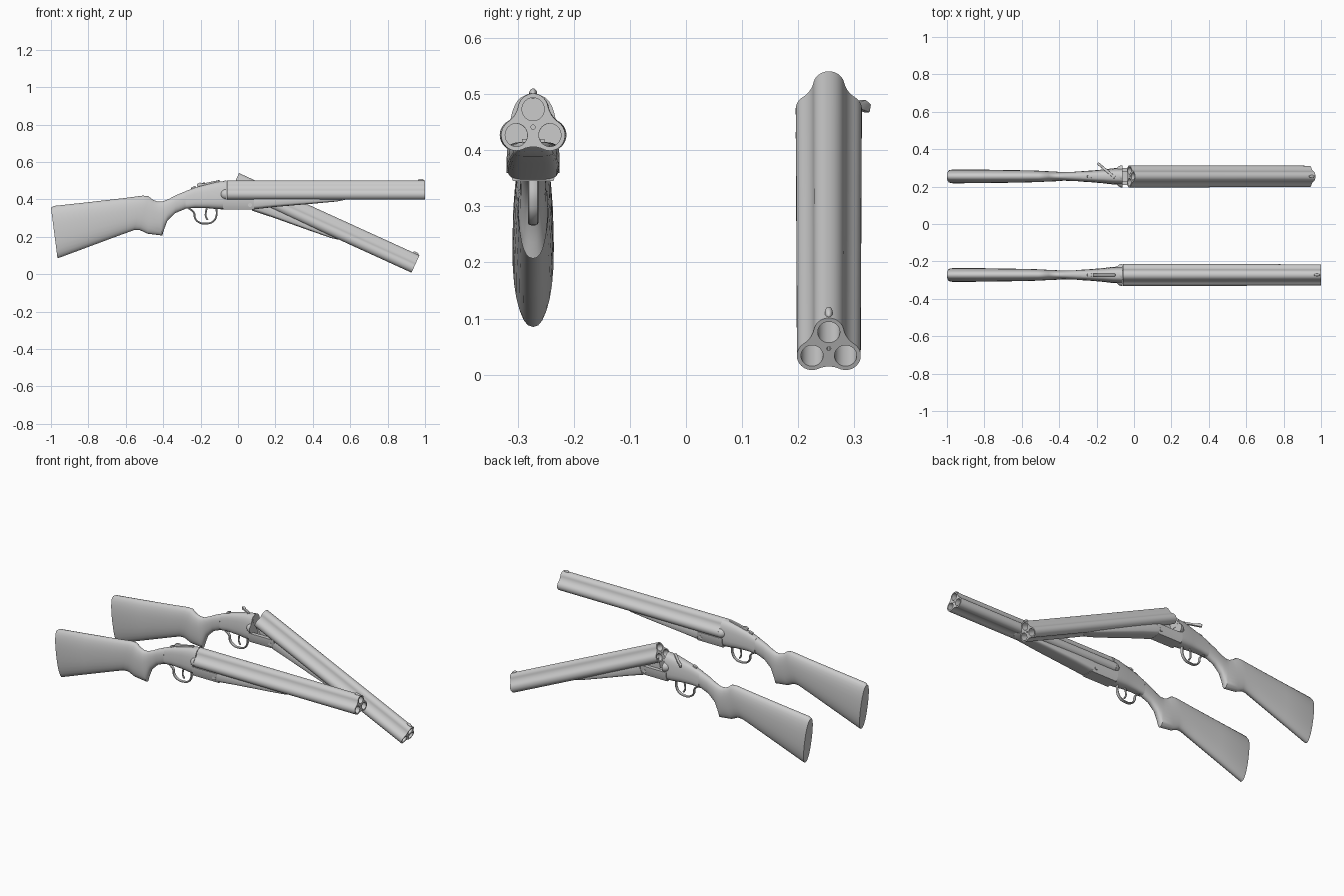
import bpy, bmesh, math
from mathutils import Matrix, Vector

if "Cube" in bpy.data.objects:
    bpy.data.objects.remove(bpy.data.objects["Cube"])

HINGE = Vector((0.064, 0, 0.37))


def finish(name, me, xf, angle=35):
    me.transform(xf)
    me.shade_smooth()
    me.set_sharp_from_angle(angle=math.radians(angle))
    ob = bpy.data.objects.new(name, me)
    bpy.context.collection.objects.link(ob)
    return ob


def from_bmesh(name, bm, xf, angle=35):
    bmesh.ops.recalc_face_normals(bm, faces=bm.faces)
    me = bpy.data.meshes.new(name)
    bm.to_mesh(me)
    bm.free()
    return finish(name, me, xf, angle)


def from_curve(name, cu, xf, pre=Matrix()):
    ob = bpy.data.objects.new(name + "_curve", cu)
    bpy.context.collection.objects.link(ob)
    dg = bpy.context.evaluated_depsgraph_get()
    me = bpy.data.meshes.new_from_object(ob.evaluated_get(dg))
    bpy.data.objects.remove(ob)
    bm = bmesh.new()
    bm.from_mesh(me)
    bm.transform(pre)
    bmesh.ops.remove_doubles(bm, verts=bm.verts, dist=1e-5)
    return from_bmesh(name, bm, xf)


def loft(name, sections, xf, power=2.3, seg=28, egg=0.0):
    """Sections: (top x, top z, bottom x, bottom z, half width)."""
    bm = bmesh.new()
    rings = []
    for xt, zt, xb, zb, w in sections:
        ring = []
        for i in range(seg):
            a = 2 * math.pi * i / seg
            s, c = math.sin(a), math.cos(a)
            u = math.copysign(abs(s) ** (2 / power), s)
            y = w * math.copysign(abs(c) ** (2 / power), c) * (1 - egg * u)
            t = (u + 1) / 2
            ring.append(bm.verts.new((xb + (xt - xb) * t, y, zb + (zt - zb) * t)))
        rings.append(ring)
    for r0, r1 in zip(rings, rings[1:]):
        for i in range(seg):
            j = (i + 1) % seg
            bm.faces.new((r0[i], r0[j], r1[j], r1[i]))
    bm.faces.new(rings[0])
    bm.faces.new(rings[-1])
    return from_bmesh(name, bm, xf)


def prism(name, pts, a, b, xf, axis="y", bevel=0.0):
    """Extrude a closed outline along y (outline in xz) or x (outline in yz)."""
    bm = bmesh.new()
    vs = [bm.verts.new((p[0], a, p[1]) if axis == "y" else (a, p[0], p[1])) for p in pts]
    f = bm.faces.new(vs)
    ext = bmesh.ops.extrude_face_region(bm, geom=[f])["geom"]
    d = (0, b - a, 0) if axis == "y" else (b - a, 0, 0)
    bmesh.ops.translate(bm, verts=[v for v in ext if isinstance(v, bmesh.types.BMVert)], vec=d)
    bmesh.ops.recalc_face_normals(bm, faces=bm.faces)
    if bevel:
        bmesh.ops.bevel(bm, geom=bm.edges[:], offset=bevel, segments=2, affect="EDGES", profile=0.5)
    return from_bmesh(name, bm, xf)


def tube(name, pts, r, flat, xf):
    cu = bpy.data.curves.new(name, "CURVE")
    cu.dimensions = "3D"
    cu.bevel_depth, cu.bevel_resolution, cu.use_fill_caps = r, 3, True
    sp = cu.splines.new("BEZIER")
    sp.bezier_points.add(len(pts) - 1)
    for bp, (x, z) in zip(sp.bezier_points, pts):
        bp.co = (x, 0, z)
        bp.handle_left_type = bp.handle_right_type = "AUTO"
    return from_curve(name, cu, xf, Matrix.Diagonal((1, flat, 1, 1)))


def arc(c, r, a0, a1, n):
    return [(c[0] + r * math.cos(a0 + (a1 - a0) * i / n),
             c[1] + r * math.sin(a0 + (a1 - a0) * i / n)) for i in range(n)]


# Barrel cross-section: three circles joined by hollow fillets
BORES = [Vector((0, 0.473)), Vector((-0.031, 0.427)), Vector((0.031, 0.427))]


def trefoil(r=0.028, f=0.045):
    def ang(v):
        return math.atan2(v.y, v.x)
    fil = []
    for i in range(3):
        p, q = BORES[i], BORES[(i + 1) % 3]
        d = q - p
        h = math.sqrt((r + f) ** 2 - (d.length / 2) ** 2)
        fil.append((p + q) / 2 + Vector((d.y, -d.x)).normalized() * h)
    pts = []
    for i in range(3):
        c, n, F = BORES[i], BORES[(i + 1) % 3], fil[i]
        a0, a1 = ang(fil[i - 1] - c), ang(F - c)
        pts += arc(c, r, a0, a0 + (a1 - a0) % (2 * math.pi), 20)
        b0, b1 = ang(c - F), ang(n - F)
        pts += arc(F, f, b0, b0 - (b0 - b1) % (2 * math.pi), 8)
    return pts


def barrels(name, xf):
    cu = bpy.data.curves.new(name, "CURVE")
    cu.dimensions, cu.fill_mode, cu.extrude = "2D", "BOTH", 0.53
    loops = [trefoil()] + [arc(c, 0.0205, 0, 2 * math.pi, 32) for c in BORES]
    loops.append(arc((0, 0.441), 0.004, 0, 2 * math.pi, 10))
    for pts in loops:
        sp = cu.splines.new("POLY")
        sp.points.add(len(pts) - 1)
        for p, (x, y) in zip(sp.points, pts):
            p.co = (x, y, 0, 1)
        sp.use_cyclic_u = True
    turn = Matrix(((0, 0, 1, 0.47), (1, 0, 0, 0), (0, 1, 0, 0), (0, 0, 0, 1)))
    ob = from_curve(name, cu, Matrix(), turn)
    for v in ob.data.vertices:  # slight taper toward the muzzle
        k = 1.0 if v.co.x < 0.5 else 0.965
        v.co.y *= k
    ob.data.transform(xf)


def ball(name, loc, scale, xf, half=False):
    bm = bmesh.new()
    bmesh.ops.create_uvsphere(bm, u_segments=24, v_segments=16, radius=1)
    if half:
        g = bm.verts[:] + bm.edges[:] + bm.faces[:]
        cut = bmesh.ops.bisect_plane(bm, geom=g, plane_co=(0, 0, 0), plane_no=(1, 0, 0), clear_outer=True)
        bmesh.ops.edgeloop_fill(bm, edges=[e for e in cut["geom_cut"] if isinstance(e, bmesh.types.BMEdge)])
    bm.transform(Matrix.Translation(loc) @ Matrix.Diagonal((*scale, 1)))
    from_bmesh(name, bm, xf)


STOCK = [(-1.0, .355, -.965, .085, .034), (-.985, .365, -.95, .09, .037), (-.8, .385, -.8, .146, .036),
         (-.6, .408, -.63, .209, .033), (-.51, .420, -.555, .236, .031), (-.48, .418, -.525, .236, .030),
         (-.455, .398, -.485, .217, .028), (-.43, .388, -.405, .207, .026), (-.405, .388, -.397, .235, .024),
         (-.37, .402, -.378, .285, .023), (-.33, .423, -.335, .327, .024), (-.28, .444, -.28, .350, .027)]
RECEIVER = [(-.28, .444, -.28, .350, .027), (-.23, .463, -.23, .355, .030), (-.16, .482, -.16, .353, .036),
            (-.11, .494, -.11, .348, .042), (-.062, .499, -.062, .346, .044)]
FOREND = [(.085, .415, .085, .347, .047), (.2, .415, .2, .360, .047), (.4, .415, .4, .377, .042),
          (.53, .415, .53, .389, .036), (.57, .415, .57, .397, .030), (.585, .415, .585, .406, .018)]


def gun(tag, y, tilt, lever):
    base = Matrix.Translation((0, y, 0))
    T = Matrix.Translation
    swing = base @ T(HINGE) @ Matrix.Rotation(math.radians(tilt), 4, "Y") @ T(-HINGE)

    # Fixed frame: stock, receiver, breech and action bars
    loft("stock_" + tag, STOCK, base)
    loft("receiver_" + tag, RECEIVER, base, power=3, egg=0.14)
    for i, c in enumerate(BORES):
        ball(f"breech_dome_{i}_{tag}", (-0.061, c[0], c[1]), (0.034, 0.0285, 0.0285), base, True)
    u = [(.024, .400), (.024, .360), (-.024, .360), (-.024, .400), (-.046, .400), (-.046, .372),
         (-.036, .345), (.036, .345), (.046, .372), (.046, .400)]
    prism("action_bars_" + tag, u, -0.08, 0.09, base, "x")
    pin = arc((HINGE.x, HINGE.z), 0.011, 0, 2 * math.pi, 20)
    prism("hinge_pin_" + tag, pin, -0.047, 0.047, base)

    # Trigger and guard
    tube("trigger_guard_" + tag, [(-.115, .352), (-.116, .31), (-.135, .281), (-.17, .271), (-.205, .276),
                                  (-.229, .298), (-.236, .33), (-.262, .352)], 0.005, 1.9, base)
    tube("trigger_" + tag, [(-.165, .36), (-.172, .33), (-.172, .308), (-.162, .29)], 0.005, 1.0, base)

    # Top lever and safety button
    piv = Vector((-0.11, 0, 0))
    turn = base @ T(piv) @ Matrix.Rotation(math.radians(lever), 4, "Z") @ T(-piv)
    arm = [(-.10, .503), (-.15, .493), (-.185, .485), (-.205, .490), (-.22, .482), (-.216, .467),
           (-.195, .472), (-.15, .482), (-.10, .488)]
    prism("top_lever_" + tag, arm, -0.007, 0.007, turn, bevel=0.002)
    prism("safety_button_" + tag, [(-.25, .45), (-.25, .464), (-.228, .472), (-.228, .455)],
          -0.008, 0.008, base, bevel=0.002)

    # Swinging part: barrels, lug, forend, sight
    barrels("barrels_" + tag, swing)
    prism("barrel_lug_" + tag, [(-.04, .42), (-.03, .363), (.09, .363), (.09, .42)], -0.02, 0.02, swing)
    loft("forend_" + tag, FOREND, swing, power=4)
    ball("bead_sight_" + tag, (0.978, 0, 0.501), (0.017, 0.007, 0.009), swing)


gun("closed", -0.2725, 0, 0)
gun("open", 0.2545, 24.5, -40)
